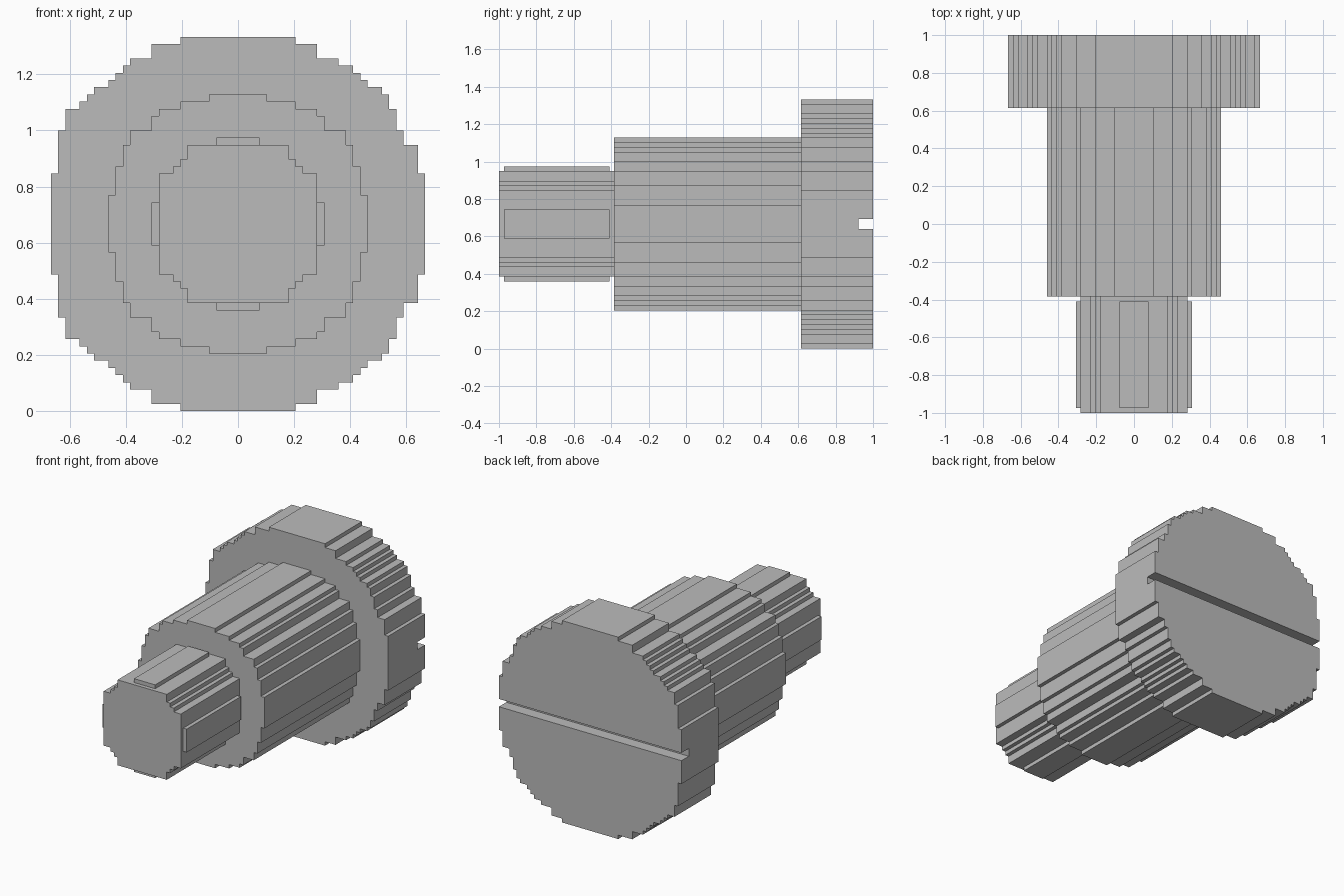
import bpy
import bmesh

cube = bpy.data.objects.get("Cube")
if cube:
    bpy.data.objects.remove(cube, do_unlink=True)

UNIT = 2 / 78          # size of one step of the blocky surface
AXIS_Z = 26 * UNIT     # height of the shaft axis

steel = bpy.data.materials.new("plain_grey")
steel.use_nodes = True
GREY = (0.5, 0.5, 0.5, 1)
steel.diffuse_color = GREY
steel.node_tree.nodes["Principled BSDF"].inputs["Base Color"].default_value = GREY


def quarter(steps):
    """Stair corners from the top of the disc down to its side."""
    points = []
    for (wide, high), following in zip(steps, steps[1:] + [None]):
        points.append((wide, high))
        if following:
            points.append((wide, following[1]))
    return points


def stepped_disc(name, right, y0, y1, left=None):
    """Extrude a stair-stepped round outline along y, all in steps."""
    a = quarter(right)
    b = quarter(left or right)
    outline = a + [(x, -z) for x, z in reversed(a)]
    outline += [(-x, -z) for x, z in b] + [(-x, z) for x, z in reversed(b)]
    bm = bmesh.new()
    verts = [bm.verts.new((x * UNIT, y0 * UNIT - 1, z * UNIT + AXIS_Z)) for x, z in outline]
    face = bm.faces.new(verts)
    moved = bmesh.ops.extrude_face_region(bm, geom=[face])["geom"]
    bmesh.ops.translate(bm, vec=(0, (y1 - y0) * UNIT, 0),
                        verts=[v for v in moved if isinstance(v, bmesh.types.BMVert)])
    bmesh.ops.recalc_face_normals(bm, faces=bm.faces)
    mesh = bpy.data.meshes.new(name)
    bm.to_mesh(mesh)
    bm.free()
    mesh.materials.append(steel)
    obj = bpy.data.objects.new(name, mesh)
    bpy.context.collection.objects.link(obj)
    return obj


# Stair steps as (half width, height) from the top down
neck_steps = [(3, 12), (7, 11), (8, 9), (9, 8), (11, 7), (12, 3)]
tip_steps = [(7, 11), (8, 9), (9, 8), (11, 7)]
body_steps = [(4, 18), (8, 17), (11, 16), (12, 15), (15, 13), (16, 11), (17, 8), (18, 4)]
head_right = [(8, 26), (11, 25), (14, 23), (16, 22), (17, 21), (18, 20), (20, 19),
              (21, 18), (22, 16), (23, 13), (25, 11), (26, 7)]
head_left = [(8, 26), (12, 25), (15, 23), (16, 22), (17, 21), (18, 20), (20, 19),
             (21, 18), (22, 17), (24, 16), (25, 13), (26, 7)]

# Shaft sections, each reaching a little into the next
stepped_disc("shaft_tip", tip_steps, 0, 2)
stepped_disc("shaft_neck", neck_steps, 1, 23)
stepped_disc("neck_groove", tip_steps, 22, 25)
stepped_disc("shaft_body", body_steps, 24, 64)
head = stepped_disc("screw_head", head_right, 63, 78, head_left)

# Straight slot across the back of the head
cutter = stepped_disc("slot_cutter", [(30, 1)], 75, 80)
slot = head.modifiers.new("slot", "BOOLEAN")
slot.operation = "DIFFERENCE"
slot.solver = "EXACT"
slot.object = cutter
bpy.context.view_layer.update()
evaluated = head.evaluated_get(bpy.context.evaluated_depsgraph_get())
head.data = bpy.data.meshes.new_from_object(evaluated)
head.modifiers.clear()
bpy.data.objects.remove(cutter, do_unlink=True)
